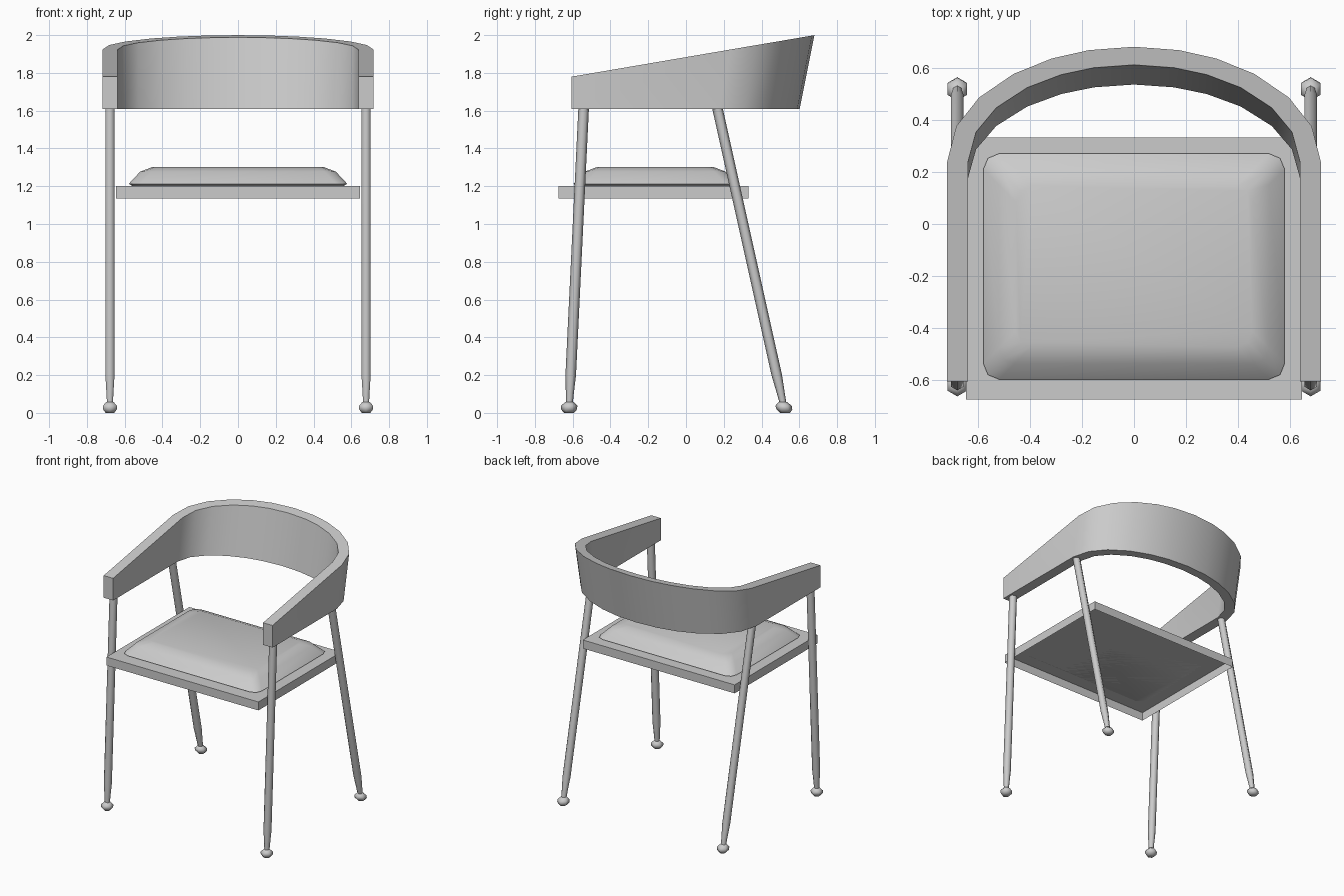
import bpy, bmesh
from math import sin, cos, radians, pi

cube = bpy.data.objects.get("Cube")
if cube:
    bpy.data.objects.remove(cube, do_unlink=True)

GREY = (0.6, 0.6, 0.6, 1)
grey = bpy.data.materials.new("plain grey")
grey.use_nodes = True
grey.diffuse_color = GREY
grey.node_tree.nodes["Principled BSDF"].inputs["Base Color"].default_value = GREY


def loft(name, rings, smooth=None, cap_start=True, cap_end=True):
    """Skin a list of equally long closed rings of points."""
    bm = bmesh.new()
    rows = [[bm.verts.new(p) for p in ring] for ring in rings]
    n = len(rows[0])
    for a, b in zip(rows, rows[1:]):
        for i in range(n):
            j = (i + 1) % n
            bm.faces.new((a[i], a[j], b[j], b[i]))
    if cap_start:
        bm.faces.new(rows[0][::-1])
    if cap_end:
        bm.faces.new(rows[-1])
    bmesh.ops.recalc_face_normals(bm, faces=bm.faces)
    mesh = bpy.data.meshes.new(name)
    bm.to_mesh(mesh)
    bm.free()
    mesh.materials.append(grey)
    obj = bpy.data.objects.new(name, mesh)
    bpy.context.collection.objects.link(obj)
    if smooth:
        bpy.ops.object.select_all(action='DESELECT')
        obj.select_set(True)
        bpy.context.view_layer.objects.active = obj
        bpy.ops.object.shade_smooth_by_angle(angle=radians(smooth))
    return obj


# Curved backrest and arms: one band, its rear leaning outwards
BAND_BOTTOM, ARM_FRONT, ARC_Y = 1.61, -0.605, 0.175


def band_edge(x, y, lean):
    z = (1.78 + 0.171 * (y - ARM_FRONT - BAND_BOTTOM * lean)) / (1 - 0.171 * lean)
    return (x, y, BAND_BOTTOM), (x, y + lean * (z - BAND_BOTTOM), z)


def band_section(outer, inner, lean):
    ob, ot = band_edge(*outer, lean)
    ib, it = band_edge(*inner, lean)
    return [ob, ib, it, ot]


half = [14, 26, 40, 56, 72, 90]
angles = [-a for a in reversed(half)] + [0] + half
sections = [band_section((-0.717, ARM_FRONT), (-0.637, ARM_FRONT), 0)]
for a in map(radians, angles):
    sections.append(band_section((0.717 * sin(a), ARC_Y + 0.427 * cos(a)),
                                 (0.637 * sin(a), ARC_Y + 0.36 * cos(a)), 0.2))
sections.append(band_section((0.717, ARM_FRONT), (0.637, ARM_FRONT), 0))
loft("backrest_and_arms", sections, smooth=35)


# Seat panel: shallow tray, open underneath
def rectangle(z):
    return [(-0.645, -0.674, z), (0.645, -0.674, z), (0.645, 0.331, z), (-0.645, 0.331, z)]


loft("seat_panel", [rectangle(1.135), rectangle(1.2)], cap_start=False)


# Cushion: stacked rounded rectangles
def rounded_ring(inset, z, radius=0.06):
    hx, hy, cy = 0.578 - inset, 0.433 - inset, -0.163
    ring = []
    for k, (sx, sy) in enumerate([(1, 1), (-1, 1), (-1, -1), (1, -1)]):
        for step in range(3):
            a = (k + step / 2) * pi / 2
            ring.append((sx * (hx - radius) + radius * cos(a),
                         cy + sy * (hy - radius) + radius * sin(a), z))
    return ring


loft("seat_cushion", [rounded_ring(*r) for r in
                      [(0.02, 1.2), (0, 1.213), (0.06, 1.277), (0.125, 1.302)]], smooth=60)


# Slanted six-sided legs with tapered ends and bulbous feet
def leg(name, x, foot_y, top_y, profile):
    rings = []
    for z, r in profile:
        y = foot_y + (top_y - foot_y) * z / BAND_BOTTOM
        rings.append([(x + r * cos(pi / 2 + i * pi / 3),
                       y + r * sin(pi / 2 + i * pi / 3), z) for i in range(6)])
    loft(name, rings, smooth=65)


FOOT = [(0, 0.026), (0.018, 0.042), (0.038, 0.043), (0.058, 0.022)]
SHAFT = [(0.05, 0.018), (0.1, 0.021), (0.2, 0.028), (1.615, 0.028)]
for side, x in (("left", 0.678), ("right", -0.678)):
    for end, foot_y, top_y in (("front", -0.62, -0.542), ("back", 0.525, 0.167)):
        leg(f"{end}_{side}_leg", x, foot_y, top_y, SHAFT)
        leg(f"{end}_{side}_foot", x, foot_y, top_y, FOOT)
